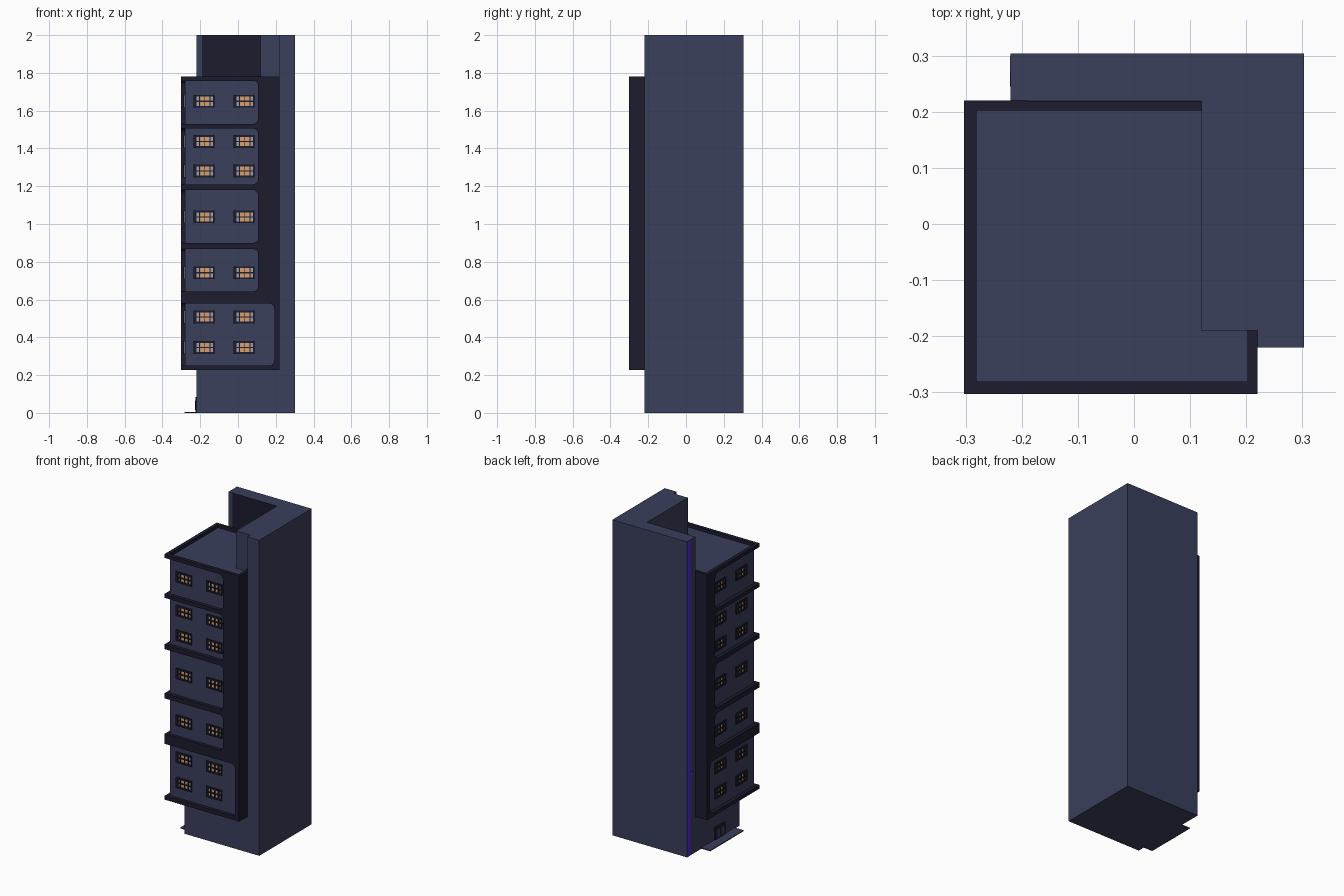
import bpy, bmesh, math
from mathutils import Vector

if "Cube" in bpy.data.objects:
    bpy.data.objects.remove(bpy.data.objects["Cube"])

def mat(name, c):
    m = bpy.data.materials.new(name)
    m.diffuse_color = (*c, 1)
    m.use_nodes = True
    m.node_tree.nodes["Principled BSDF"].inputs["Base Color"].default_value = m.diffuse_color
    return m

SLATE = mat("slate_blue", (0.042, 0.050, 0.107))
DARK = mat("dark_trim", (0.0118, 0.0115, 0.028))
LIT = mat("warm_glass", (0.68, 0.35, 0.16))
GREY = mat("grey_glass", (0.38, 0.35, 0.39))
PURPLE = mat("purple_pipe", (0.08, 0.025, 0.75))

O, P = 0.303, 0.281          # outer frame and panel plane distances
CORE = -0.22                 # near faces of the core tower
BASE = 0.226                 # underside of the facade block

# Coordinates on the two facades: u along, d outward, z up
front = lambda u, d, z: Vector((u, -d, z))
left = lambda u, d, z: Vector((-d, u, z))
plan = lambda u, d, z: Vector((u, z, d))

def prism(bm, pts, d0, d1, place, mi=0):
    a = [bm.verts.new(place(u, d0, z)) for u, z in pts]
    b = [bm.verts.new(place(u, d1, z)) for u, z in pts]
    n = len(pts)
    fs = [bm.faces.new(a[::-1]), bm.faces.new(b)]
    fs += [bm.faces.new((a[i], a[(i + 1) % n], b[(i + 1) % n], b[i])) for i in range(n)]
    for f in fs:
        f.material_index = mi

def rect(u0, u1, z0, z1):
    return [(u0, z0), (u1, z0), (u1, z1), (u0, z1)]

def finish(bm, name, mats):
    bmesh.ops.recalc_face_normals(bm, faces=bm.faces)
    me = bpy.data.meshes.new(name)
    bm.to_mesh(me)
    bm.free()
    for m in mats:
        me.materials.append(m)
    ob = bpy.data.objects.new(name, me)
    bpy.context.collection.objects.link(ob)
    return ob

def single(name, pts, d0, d1, place, m):
    bm = bmesh.new()
    prism(bm, pts, d0, d1, place)
    return finish(bm, name, [m])

# Core tower, with the upper corner cut away behind the facade roof
core = single("core_tower", rect(CORE, O, CORE, O + 0.001), 0, 2, plan, SLATE)
notch = [(-0.5, -0.5), (0.22, -0.5), (0.22, -0.19), (0.12, -0.19), (0.12, 0.22), (-0.5, 0.22)]
cutter = single("corner_cutter", notch, 1.7, 2.2, plan, SLATE)
cutter.hide_render = True
mod = core.modifiers.new("cut", 'BOOLEAN')
mod.operation, mod.solver, mod.object = 'DIFFERENCE', 'EXACT', cutter
bpy.context.view_layer.objects.active = core
bpy.ops.object.modifier_apply(modifier="cut")
bpy.data.objects.remove(cutter)

# Facade block: slate on front, left and roof, dark on ends and underside
bm = bmesh.new()
body = [(-P, -P), (0.22, -P), (0.22, -0.19), (0.12, -0.19), (0.12, 0.22), (-P, 0.22)]
prism(bm, body, BASE, 1.762, plan)
bmesh.ops.recalc_face_normals(bm, faces=bm.faces)
for f in bm.faces:
    n = f.normal
    f.material_index = 1 if (n.x > 0.5 or n.y > 0.5 or n.z < -0.5) else 0
finish(bm, "facade_block", [SLATE, DARK])

# Comb-shaped frames: end pilaster, bands and rounded panel corners
PANELS = [(0.25, 0.58), (0.643, 0.868), (0.90, 1.18), (1.21, 1.505), (1.53, 1.758)]

def comb(u0, upper, lower, r=0.028, seg=5):
    pts = [(u0, BASE), (0.22, BASE), (0.22, 1.782), (u0, 1.782)]
    for i in range(len(PANELS) - 1, -1, -1):
        zb, zt = PANELS[i]
        e = (upper if i else lower) - r
        pts.append((u0, zt))
        for zc, start in ((zt - r, 90), (zb + r, 0)):
            for k in range(seg + 1):
                a = math.radians(start - 90 * k / seg)
                pts.append((e + r * math.cos(a), zc + r * math.sin(a)))
        pts.append((u0, zb))
    return pts

single("front_frame", comb(-O, 0.107, 0.192), P, O, front, DARK)
single("left_frame", comb(-P, 0.14, 0.192), P, O, left, DARK)

# Parapet returns at the two ends of the roof
bm = bmesh.new()
prism(bm, rect(0.202, 0.22, -P, -0.19), 1.75, 1.782, plan)
prism(bm, rect(-P, 0.12, 0.202, 0.22), 1.75, 1.782, plan)
finish(bm, "roof_parapet", [DARK])

# Dark inner wall above the roof
single("inner_wall_panel", rect(-0.19, 0.12, 1.76, 2.0), -0.22, -0.218, front, DARK)

# Windows: raised dark surround and bars over glass, grey at the sides
def window(bm, place, u, z):
    w, h = 0.055, 0.034
    for a, b, mi in ((-w, -0.026, 2), (-0.026, 0.030, 1), (0.030, w, 2)):
        prism(bm, rect(u + a, u + b, z - h + 0.002, z + h - 0.002), P - 0.002, P + 0.001, place, mi)
    for a, b in ((-w, -0.041), (-0.027, -0.021), (0.002, 0.006), (0.028, 0.034), (0.048, w)):
        prism(bm, rect(u + a, u + b, z - h, z + h), P - 0.001, P + 0.008, place, 0)
    for a, b in ((-h, -0.024), (-0.003, 0.003), (0.024, h)):
        prism(bm, rect(u - w, u + w, z + a, z + b), P - 0.001, P + 0.0078, place, 0)

for name, place, cols in (("front", front, (-0.18, 0.032)), ("left", left, (-0.15, 0.06))):
    bm = bmesh.new()
    for z in (0.347, 0.507, 0.742, 1.038, 1.28, 1.437, 1.65):
        for u in cols:
            window(bm, place, u, z)
    finish(bm, name + "_windows", [DARK, LIT, GREY])

# Entrance on the left side: door and paved step
bm = bmesh.new()
prism(bm, rect(-0.075, 0.03, 0, 0.085), 0.219, 0.225, left, 0)
for u in (-0.060, -0.018):
    prism(bm, rect(u, u + 0.034, 0.015, 0.065), 0.222, 0.227, left, 1)
finish(bm, "entrance_door", [DARK, SLATE])
single("entrance_step", rect(-0.282, CORE, -0.175, 0.16), 0, 0.006, plan, SLATE)

# Purple pipe strip with a small bracket on the left face
bm = bmesh.new()
prism(bm, rect(0.272, 0.300, 0, 1.998), 0.219, 0.2208, left)
prism(bm, rect(0.245, 0.300, 0.505, 0.525), 0.219, 0.2212, left)
finish(bm, "wall_pipe", [PURPLE])
